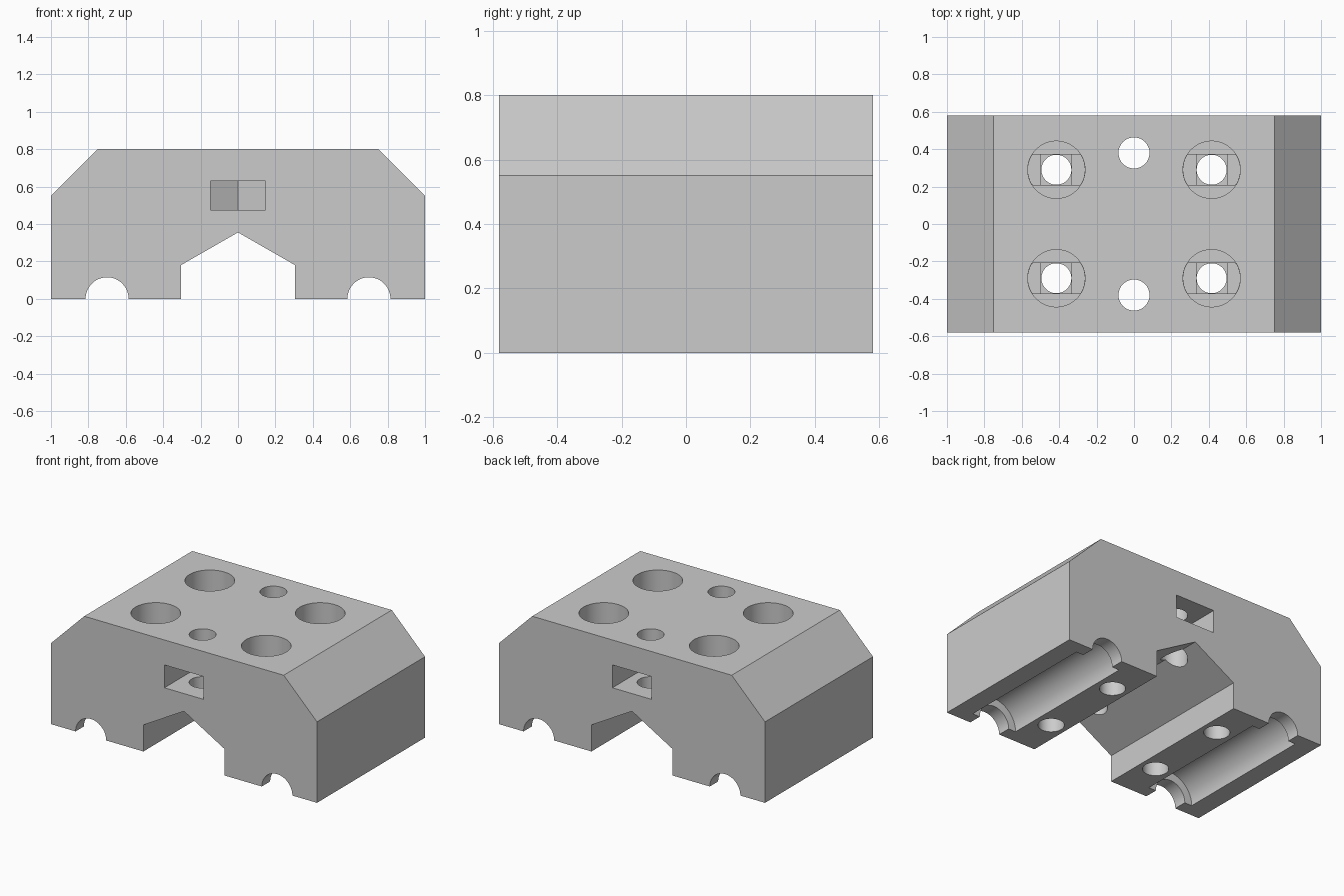
import bpy
import bmesh
from math import cos, sin, pi, radians
from mathutils import Matrix

if "Cube" in bpy.data.objects:
    bpy.data.objects.remove(bpy.data.objects["Cube"], do_unlink=True)

DEPTH = 0.58                      # half length along y
ALONG_Y = Matrix.Rotation(radians(90), 4, 'X')   # (x, y, z) -> (x, -z, y)

grey = bpy.data.materials.new("plain grey")
grey.use_nodes = True
grey.diffuse_color = (0.6, 0.6, 0.6, 1)
grey.node_tree.nodes["Principled BSDF"].inputs["Base Color"].default_value = (0.6, 0.6, 0.6, 1)


def prism(name, outline, low, high, matrix=Matrix()):
    """Extrude a flat outline from low to high, then transform it."""
    bm = bmesh.new()
    face = bm.faces.new([bm.verts.new((x, y, low)) for x, y in outline])
    top = bmesh.ops.extrude_face_region(bm, geom=[face])["geom"]
    moved = [v for v in top if isinstance(v, bmesh.types.BMVert)]
    bmesh.ops.translate(bm, verts=moved, vec=(0, 0, high - low))
    bm.transform(matrix)
    bmesh.ops.recalc_face_normals(bm, faces=bm.faces)
    mesh = bpy.data.meshes.new(name)
    bm.to_mesh(mesh)
    bm.free()
    mesh.materials.append(grey)
    obj = bpy.data.objects.new(name, mesh)
    bpy.context.collection.objects.link(obj)
    return obj


def circle(cx, cy, r, sides=64, clip=None):
    """Circle outline, optionally cut to a band of half height clip."""
    points = []
    for i in range(sides):
        a = 2 * pi * (i + 0.5) / sides
        x, y = r * cos(a), r * sin(a)
        if clip and abs(y) > clip:
            if abs(r * cos(a)) < (r * r - clip * clip) ** 0.5 - 0.02:
                continue
            y = clip if y > 0 else -clip
        points.append((cx + x, cy + y))
    return points


def square(cx, cy, h):
    return [(cx - h, cy - h), (cx + h, cy - h), (cx + h, cy + h), (cx - h, cy + h)]


# Main block: chamfered shoulders above, peaked notch below
half = [(0, 0.355), (0.305, 0.18), (0.305, 0), (1, 0), (1, 0.55), (0.75, 0.8)]
outline = half + [(-x, z) for x, z in reversed(half[1:])]
block = prism("block", outline, -DEPTH, DEPTH, ALONG_Y)

cutters = []
for s in (-1, 1):
    # Rod channels with a wider pocket between the end collars
    cutters.append(prism("rod_channel", circle(0.7 * s, 0, 0.115), -0.7, 0.7, ALONG_Y))
    cutters.append(prism("rod_pocket", circle(0.7 * s, 0, 0.17), -0.49, 0.49, ALONG_Y))

    # Centre screw holes and the nut slots that open on the end faces
    cutters.append(prism("centre_hole", circle(0, 0.38 * s, 0.083), 0.1, 1))
    slot = [(-0.147, 0.7 * s), (0.147, 0.7 * s), (0.147, 0.295 * s),
            (0, 0.21 * s), (-0.147, 0.295 * s)]
    cutters.append(prism("nut_slot", slot, 0.475, 0.63))

    # Recessed screw holes, stepping from round to slot to square to round
    for t in (-1, 1):
        x, y = 0.415 * s, 0.29 * t
        cutters.append(prism("screw_recess", circle(x, y, 0.153), 0.4, 1))
        cutters.append(prism("recess_band", circle(x, y, 0.152, clip=0.082), 0.385, 0.42))
        cutters.append(prism("recess_square", square(x, y, 0.081), 0.37, 0.39))
        cutters.append(prism("screw_hole", circle(x, y, 0.08), -0.1, 0.375))

for cutter in cutters:
    cutter.hide_render = True
    mod = block.modifiers.new(cutter.name, 'BOOLEAN')
    mod.operation = 'DIFFERENCE'
    mod.solver = 'EXACT'
    mod.object = cutter

# Bake the cuts and drop the cutters
bpy.context.view_layer.update()
graph = bpy.context.evaluated_depsgraph_get()
baked = bpy.data.meshes.new_from_object(block.evaluated_get(graph))
block.modifiers.clear()
block.data = baked
for cutter in cutters:
    bpy.data.objects.remove(cutter, do_unlink=True)

bpy.ops.object.select_all(action='DESELECT')
block.select_set(True)
bpy.context.view_layer.objects.active = block
bpy.ops.object.shade_smooth_by_angle(angle=radians(25))
